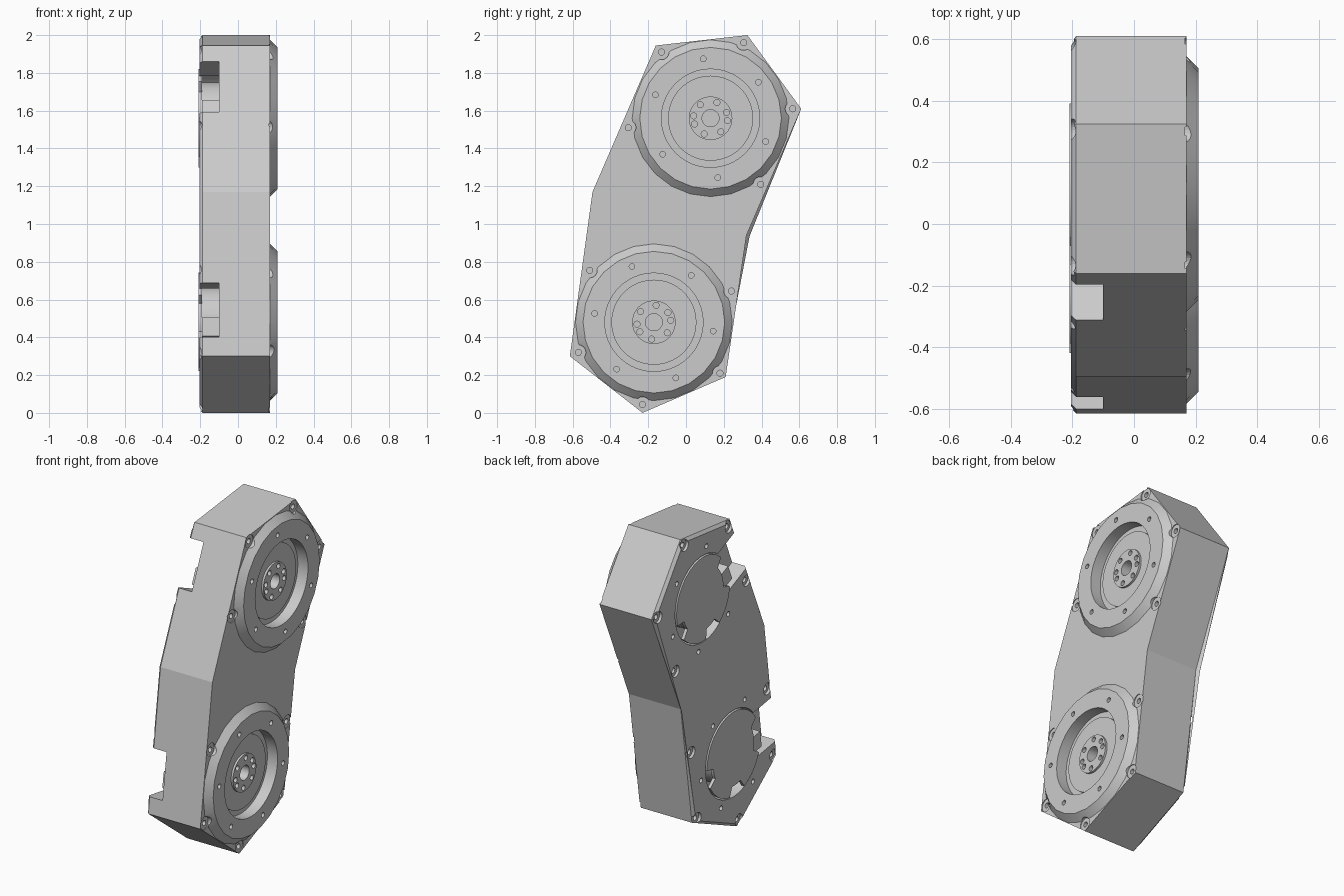
import bpy, bmesh
from math import sin, cos, radians, tau
from mathutils import Vector, Matrix

cube = bpy.data.objects.get("Cube")
if cube:
    bpy.data.objects.remove(cube, do_unlink=True)

BACK, FACE, TOP = -0.205, 0.17, 0.21
OUTLINE = [(-0.16, 1.945), (0.325, 2.0), (0.61, 1.61), (0.32, 0.94),
           (0.21, 0.19), (-0.23, 0.0), (-0.615, 0.30), (-0.495, 1.17)]
# name, centre (y, z), rotation of the details
JOINTS = [("upper", (0.13, 1.56), 0), ("lower", (-0.17, 0.48), 14.5)]
SCREWS = [(-0.13, 1.91), (0.305, 1.96), (0.565, 1.61), (0.395, 1.21), (-0.305, 1.51),
          (-0.51, 0.755), (0.24, 0.645), (0.18, 0.21), (-0.23, 0.045), (-0.57, 0.32)]


def polar(centre, radius, degrees):
    a = radians(degrees)
    return centre[0] + radius * cos(a), centre[1] + radius * sin(a)


def lathe(bm, centre, profile, segments=48):
    """Solid of revolution about x from (x, radius) pairs, capped at both ends."""
    rings = []
    for x, r in profile:
        rings.append([bm.verts.new((x, centre[0] + r * cos(tau * i / segments),
                                    centre[1] + r * sin(tau * i / segments)))
                      for i in range(segments)])
    for a, b in zip(rings, rings[1:]):
        for i in range(segments):
            j = (i + 1) % segments
            bm.faces.new((a[i], a[j], b[j], b[i]))
    bm.faces.new(rings[0])
    bm.faces.new(rings[-1])


def prism(bm, points, x0, x1):
    """Extrude a (y, z) outline along x and return the face at x0."""
    low = [bm.verts.new((x0, y, z)) for y, z in points]
    high = [bm.verts.new((x1, y, z)) for y, z in points]
    cap = bm.faces.new(low)
    bm.faces.new(high)
    for i in range(len(low)):
        j = (i + 1) % len(low)
        bm.faces.new((low[i], low[j], high[j], high[i]))
    return cap


def box(bm, centre, degrees, reach, side, x0, x1):
    """Box in the channel direction: reach and side are (min, max) ranges."""
    d = Vector((cos(radians(degrees)), sin(radians(degrees))))
    n = Vector((-d.y, d.x))
    c = Vector(centre)
    corners = [(0, 0), (1, 0), (1, 1), (0, 1)]
    prism(bm, [tuple(c + d * reach[i] + n * side[j]) for i, j in corners], x0, x1)


def finish(name, bm):
    bmesh.ops.recalc_face_normals(bm, faces=bm.faces)
    mesh = bpy.data.meshes.new(name)
    bm.to_mesh(mesh)
    bm.free()
    obj = bpy.data.objects.new(name, mesh)
    bpy.context.collection.objects.link(obj)
    return obj


def activate(obj):
    bpy.ops.object.select_all(action='DESELECT')
    obj.select_set(True)
    bpy.context.view_layer.objects.active = obj


def combine(obj, bm, operation):
    tool = finish("cutter", bm)
    tool.hide_render = True
    activate(obj)
    mod = obj.modifiers.new("boolean", 'BOOLEAN')
    mod.operation, mod.solver, mod.object = operation, 'EXACT', tool
    bpy.ops.object.modifier_apply(modifier=mod.name)
    bpy.data.objects.remove(tool, do_unlink=True)


# Housing with a chamfered rear edge
bm = bmesh.new()
cap = prism(bm, OUTLINE, BACK, FACE)
bmesh.ops.bevel(bm, geom=list(cap.edges), offset=0.017, segments=1, affect='EDGES')
housing = finish("housing", bm)

# Faceted round bosses on the output face
bm = bmesh.new()
for _, c, _ in JOINTS:
    lathe(bm, c, [(0.12, 0.415), (FACE, 0.415), (TOP, 0.375)], 24)
combine(housing, bm, 'UNION')

# Stepped output recesses, rear cavities, bolt pockets and small holes
bm = bmesh.new()
for _, c, rot in JOINTS:
    lathe(bm, c, [(0.09, 0.045), (0.165, 0.045), (0.165, 0.115), (0.152, 0.115),
                  (0.152, 0.225), (0.14, 0.225), (0.14, 0.26), (0.3, 0.26)], 64)
    lathe(bm, c, [(-0.3, 0.27), (-0.1, 0.27)], 64)
    for k in range(6):
        hole = polar(c, 0.317, 97 + rot + 60 * k)
        lathe(bm, hole, [(0.16, 0.015), (0.3, 0.015)], 16)
        lathe(bm, hole, [(-0.3, 0.015), (-0.17, 0.015)], 16)
for s in SCREWS:
    lathe(bm, s, [(0.1, 0.016), (0.165, 0.016), (0.165, 0.04), (0.3, 0.04)], 24)
    lathe(bm, s, [(-0.3, 0.036), (-0.188, 0.036), (-0.188, 0.016), (-0.13, 0.016)], 24)
combine(housing, bm, 'DIFFERENCE')

# Cable channels through the side wall and holes in the output hubs
bm = bmesh.new()
for _, c, rot in JOINTS:
    box(bm, c, 156.6 + rot, (0.15, 0.7), (-0.145, 0.145), -0.3, -0.1)
    for a in (127, 68, 20, -8):
        for half in (0, 180):
            lathe(bm, polar(c, 0.09, a + rot + half), [(0.13, 0.016), (0.2, 0.016)], 16)
combine(housing, bm, 'DIFFERENCE')
parts = [housing]

for name, c, rot in JOINTS:
    # Rear cover plate with notches, on top of the motor body
    bm = bmesh.new()
    rim = []
    for a in range(0, 360, 4):
        notched = any(abs((a - m + 180) % 360 - 180) < w
                      for m, w in ((-30, 14), (-112, 14), (157, 24)))
        rim.append(polar(c, 0.2 if notched else 0.262, a + rot))
    prism(bm, rim, -0.21, -0.19)
    parts.append(finish(name + "_cover_plate", bm))

    bm = bmesh.new()
    lathe(bm, c, [(-0.195, 0.19), (-0.095, 0.19)], 48)
    parts.append(finish(name + "_motor", bm))

    # Cable connector lying in the channel
    bm = bmesh.new()
    box(bm, c, 156.6 + rot, (0.18, 0.29), (0.02, 0.12), -0.19, -0.095)
    parts.append(finish(name + "_connector", bm))

for obj in parts:
    activate(obj)
    bpy.ops.object.shade_smooth_by_angle(angle=radians(12))
